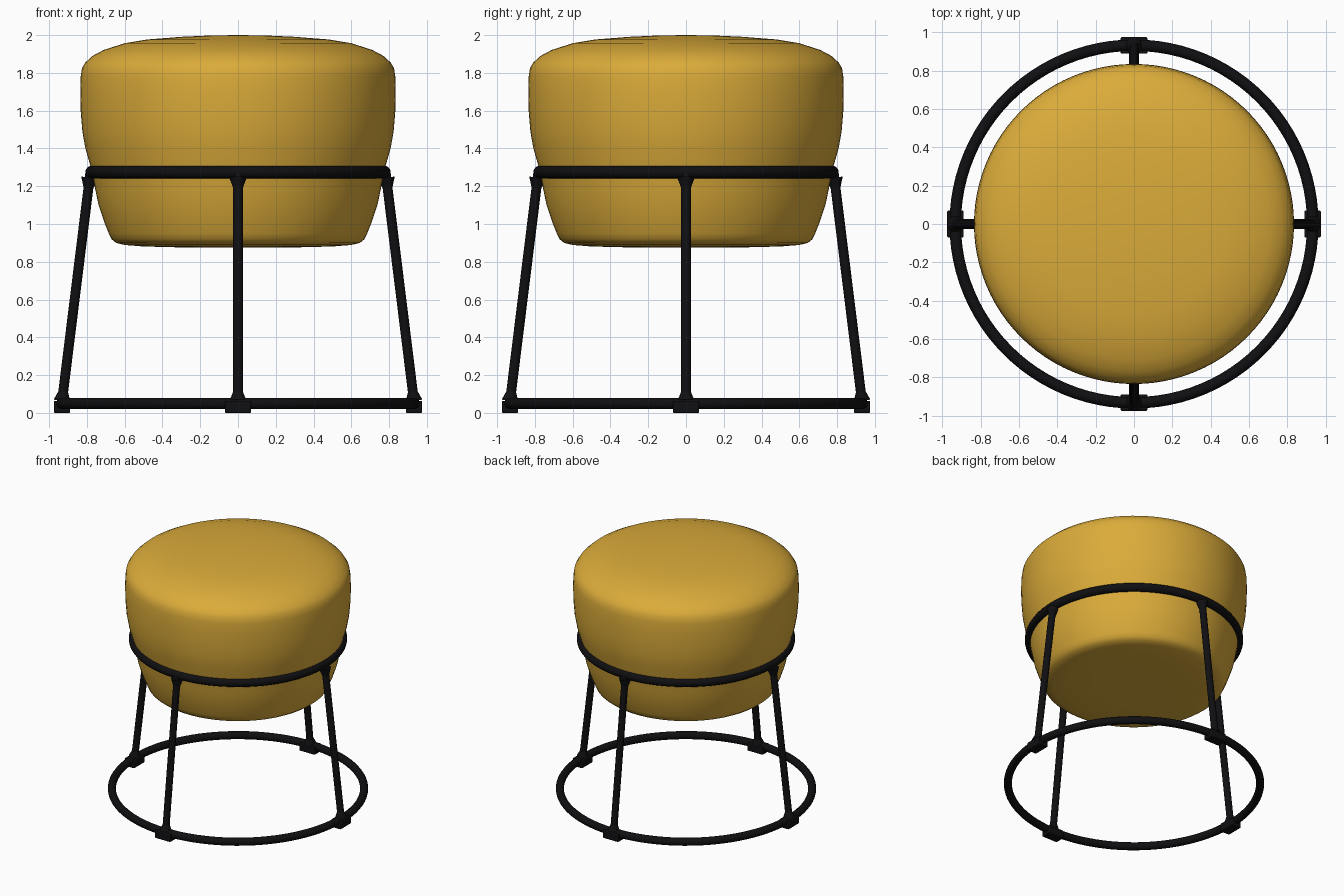
import bpy, math
from mathutils import Vector

if "Cube" in bpy.data.objects:
    bpy.data.objects.remove(bpy.data.objects["Cube"])


def material(name, rgb):
    m = bpy.data.materials.new(name)
    m.diffuse_color = (*rgb, 1)
    m.use_nodes = True
    m.node_tree.nodes["Principled BSDF"].inputs["Base Color"].default_value = m.diffuse_color
    return m


MUSTARD = material("mustard fabric", (0.71, 0.41, 0.042))
BLACK = material("black metal", (0.005, 0.005, 0.006))


def finish(ob, name, mat, angle=40):
    ob.name = name
    ob.data.materials.clear()
    ob.data.materials.append(mat)
    bpy.ops.object.select_all(action='DESELECT')
    ob.select_set(True)
    bpy.context.view_layer.objects.active = ob
    bpy.ops.object.shade_smooth_by_angle(angle=math.radians(angle))
    return ob


def lathe(name, profile, mat, n=96):
    # Spin an (r, z) profile; first and last points are poles
    verts = [(0, 0, profile[0][1])]
    for r, z in profile[1:-1]:
        verts += [(r * math.cos(2 * math.pi * i / n), r * math.sin(2 * math.pi * i / n), z)
                  for i in range(n)]
    verts.append((0, 0, profile[-1][1]))
    rows, top = len(profile) - 2, len(verts) - 1
    faces = []
    for i in range(n):
        j = (i + 1) % n
        faces.append((0, 1 + j, 1 + i))
        for k in range(rows - 1):
            a, b = 1 + k * n, 1 + (k + 1) * n
            faces.append((a + i, a + j, b + j, b + i))
        a = 1 + (rows - 1) * n
        faces.append((a + i, a + j, top))
    me = bpy.data.meshes.new(name)
    me.from_pydata(verts, [], faces)
    ob = bpy.data.objects.new(name, me)
    bpy.context.collection.objects.link(ob)
    return finish(ob, name, mat)


def rod(name, p, q, r1, r2, mat):
    p, q = Vector(p), Vector(q)
    d = q - p
    bpy.ops.mesh.primitive_cone_add(vertices=20, radius1=r1, radius2=r2, depth=d.length,
                                    location=(p + q) / 2,
                                    rotation=d.to_track_quat('Z', 'Y').to_euler())
    return finish(bpy.context.object, name, mat)


def ring(name, radius, tube, z):
    bpy.ops.mesh.primitive_torus_add(major_radius=radius, minor_radius=tube, location=(0, 0, z),
                                     major_segments=96, minor_segments=16)
    return finish(bpy.context.object, name, BLACK)


# Upholstered seat
lathe("seat_cushion", [
    (0, 0.875), (0.3, 0.876), (0.5, 0.881), (0.6, 0.889), (0.645, 0.9), (0.67, 0.92),
    (0.684, 0.95), (0.708, 1.01), (0.738, 1.1), (0.755, 1.18), (0.768, 1.25), (0.782, 1.31),
    (0.808, 1.4), (0.824, 1.49), (0.833, 1.6), (0.835, 1.7), (0.833, 1.78), (0.826, 1.825),
    (0.808, 1.855), (0.77, 1.89), (0.71, 1.922), (0.6, 1.957), (0.48, 1.977), (0.3, 1.991),
    (0.15, 1.998), (0, 2.0)], MUSTARD)

# Frame rings
ring("upper_ring", 0.775, 0.033, 1.275)
ring("base_ring", 0.933, 0.03, 0.05)

# Four legs with weld flares and foot blocks
for i, side in enumerate(("right", "back", "left", "front")):
    a = i * math.pi / 2
    c, s = math.cos(a), math.sin(a)

    def leg_point(t):
        r = 0.933 + (0.782 - 0.933) * t
        return (r * c, r * s, 0.05 + 1.22 * t)

    rod(side + "_leg", leg_point(0), leg_point(1), 0.026, 0.026, BLACK)
    rod(side + "_top_weld", leg_point(0.935), leg_point(0.98), 0.026, 0.045, BLACK)
    rod(side + "_base_weld", leg_point(0.012), leg_point(0.05), 0.045, 0.026, BLACK)
    bpy.ops.mesh.primitive_cube_add(size=1, location=(0.932 * c, 0.932 * s, 0.032),
                                    rotation=(0, 0, a))
    foot = bpy.context.object
    foot.scale = (0.086, 0.14, 0.064)
    bpy.ops.object.transform_apply(location=False, rotation=False, scale=True)
    bev = foot.modifiers.new("soft_edges", 'BEVEL')
    bev.width, bev.segments = 0.006, 2
    finish(foot, side + "_foot", BLACK, 30)
